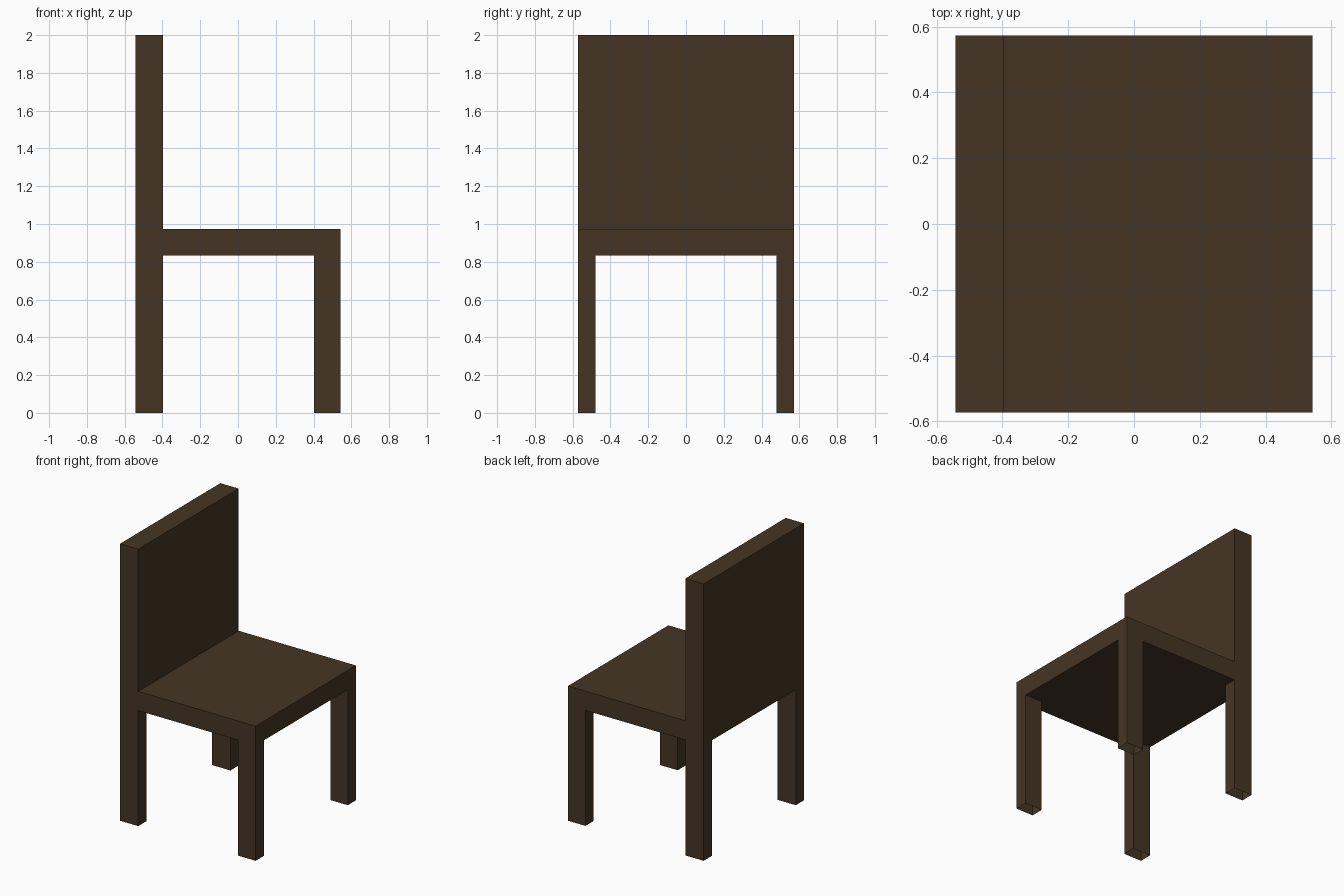
import bpy, bmesh
from mathutils import Vector

if "Cube" in bpy.data.objects:
    bpy.data.objects.remove(bpy.data.objects["Cube"])

X, Y = 0.542, 0.573                # half depth and half width
BACK_X, LEG_X, LEG_Y = -0.396, 0.402, 0.479
SEAT_LOW, SEAT_TOP, HEIGHT = 0.834, 0.973, 2.0

wood = bpy.data.materials.new("dark brown wood")
wood.diffuse_color = (0.060, 0.036, 0.0176, 1.0)
wood.use_nodes = True
wood.node_tree.nodes["Principled BSDF"].inputs["Base Color"].default_value = wood.diffuse_color

bm = bmesh.new()

# Seat slab, cut into a 3 x 3 grid for the legs and back
bmesh.ops.create_cube(bm, size=1.0)
bmesh.ops.scale(bm, vec=(2 * X, 2 * Y, SEAT_TOP - SEAT_LOW), verts=bm.verts)
bmesh.ops.translate(bm, vec=(0, 0, (SEAT_TOP + SEAT_LOW) / 2), verts=bm.verts)
for co, no in (((BACK_X, 0, 0), (1, 0, 0)), ((LEG_X, 0, 0), (1, 0, 0)),
               ((0, LEG_Y, 0), (0, 1, 0)), ((0, -LEG_Y, 0), (0, 1, 0))):
    bmesh.ops.bisect_plane(bm, geom=bm.verts[:] + bm.edges[:] + bm.faces[:],
                           plane_co=co, plane_no=no)
bm.normal_update()


def pull(faces, z):
    """Extrude faces up or down to height z."""
    out = bmesh.ops.extrude_face_region(bm, geom=faces)["geom"]
    for v in out:
        if isinstance(v, bmesh.types.BMVert):
            v.co.z = z
    return [f for f in out if isinstance(f, bmesh.types.BMFace)]


# Backrest rises from the rear strip of the seat
pull([f for f in bm.faces if f.normal.z > 0.9
      and f.calc_center_median().x < BACK_X], HEIGHT)
bm.normal_update()


# Legs drop from the four corners and are open underneath
def is_corner(f):
    c = f.calc_center_median()
    return (f.normal.z < -0.9 and abs(c.y) > LEG_Y
            and (c.x < BACK_X or c.x > LEG_X))


feet = pull([f for f in bm.faces if is_corner(f)], 0.0)
bmesh.ops.delete(bm, geom=feet, context='FACES_ONLY')

# Merge coplanar faces
bmesh.ops.dissolve_limit(bm, angle_limit=0.01, verts=bm.verts, edges=bm.edges)

mesh = bpy.data.meshes.new("chair")
bm.to_mesh(mesh)
bm.free()
mesh.materials.append(wood)
bpy.context.collection.objects.link(bpy.data.objects.new("chair", mesh))
